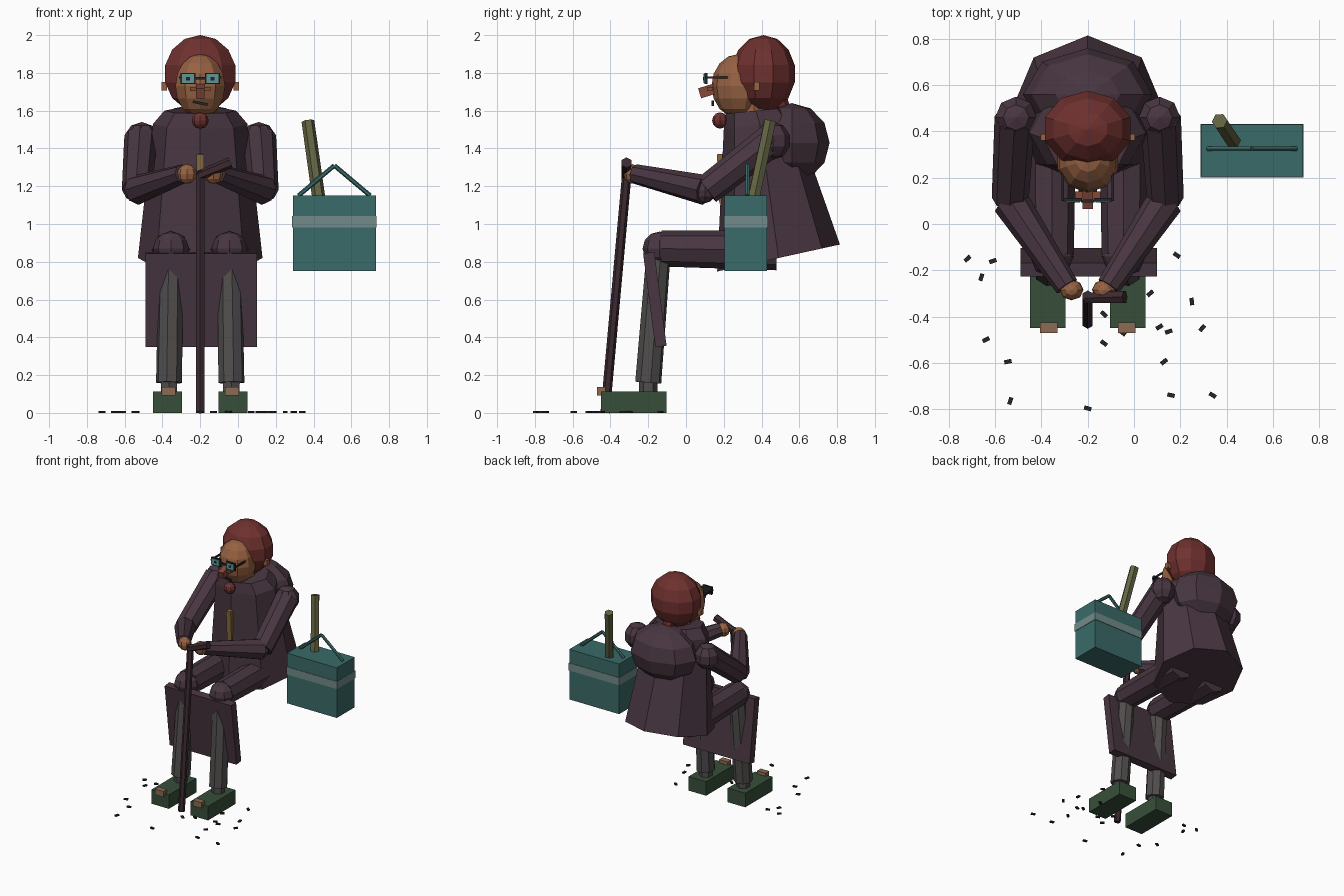
import bpy, bmesh, math, random
from mathutils import Vector, Matrix, Euler

if "Cube" in bpy.data.objects:
    bpy.data.objects.remove(bpy.data.objects["Cube"])

random.seed(4)
CX = -0.2  # the figure's own centre line


def material(name, r, g, b):
    m = bpy.data.materials.new(name)
    m.diffuse_color = [(c / 255) ** 2.2 for c in (r, g, b)] + [1]
    m.use_nodes = True
    m.node_tree.nodes["Principled BSDF"].inputs["Base Color"].default_value = m.diffuse_color
    return m


COAT = material("coat_cloth", 74, 57, 67)
HAIR = material("hair", 110, 52, 50)
SKIN = material("skin", 150, 98, 68)
NOSE = material("ruddy_skin", 132, 74, 58)
WOOD = material("dark_wood", 62, 46, 52)
GREY = material("stocking", 82, 78, 78)
GREEN = material("shoe_green", 58, 80, 60)
TAN = material("tan", 138, 108, 84)
TEAL = material("teal", 60, 106, 104)
BAND = material("pale_band", 112, 138, 136)
LENS = material("lens", 92, 150, 150)
DARK = material("black", 40, 40, 46)
OLIVE = material("olive", 100, 100, 68)
GOLD = material("gold", 130, 105, 62)


def finish(name, bm, mat):
    bmesh.ops.recalc_face_normals(bm, faces=bm.faces)
    me = bpy.data.meshes.new(name)
    bm.to_mesh(me)
    bm.free()
    me.materials.append(mat)
    ob = bpy.data.objects.new(name, me)
    bpy.context.collection.objects.link(ob)
    return ob


def box(name, loc, size, mat, rot=(0, 0, 0)):
    bm = bmesh.new()
    m = Matrix.LocRotScale(Vector(loc), Euler(rot), Vector(size))
    bmesh.ops.create_cube(bm, size=1, matrix=m)
    return finish(name, bm, mat)


def ball(name, loc, radii, mat, seg=8, rings=6, turn=0):
    bm = bmesh.new()
    m = Matrix.LocRotScale(Vector(loc), None, Vector(radii)) @ Matrix.Rotation(turn, 4, 'Z')
    bmesh.ops.create_uvsphere(bm, u_segments=seg, v_segments=rings, radius=1, matrix=m)
    return finish(name, bm, mat)


def rod(name, a, b, ra, rb, mat, sides=8):
    a, b = Vector(a), Vector(b)
    d = b - a
    bm = bmesh.new()
    m = Matrix.Translation((a + b) / 2) @ d.to_track_quat('Z', 'Y').to_matrix().to_4x4()
    bmesh.ops.create_cone(bm, cap_ends=True, segments=sides, radius1=ra, radius2=rb,
                          depth=d.length, matrix=m)
    return finish(name, bm, mat)


def loft(name, rings, mat, sides=8):
    # each ring: centre y, centre z, x radius, y radius, slope of z along y
    bm = bmesh.new()
    loops = []
    for cy, cz, rx, ry, slope in rings:
        angles = [2 * math.pi * i / sides for i in range(sides)]
        loops.append([bm.verts.new((CX + rx * math.cos(t), cy + ry * math.sin(t),
                                    cz + slope * ry * math.sin(t))) for t in angles])
    for lo, hi in zip(loops, loops[1:]):
        for i in range(sides):
            j = (i + 1) % sides
            bm.faces.new((lo[i], lo[j], hi[j], hi[i]))
    bm.faces.new(loops[0])
    bm.faces.new(loops[-1])
    return finish(name, bm, mat)


# Coat body and hunched back
loft("coat_body", [(0.49, 0.82, 0.33, 0.325, 0.22), (0.39, 1.53, 0.25, 0.19, 0.15),
                   (0.37, 1.6, 0.19, 0.16, 0.1)], COAT)
ball("hunched_back", (CX, 0.56, 1.43), (0.28, 0.2, 0.21), COAT, 8, 6)
rod("neck", (CX, 0.36, 1.55), (CX, 0.36, 1.68), 0.09, 0.09, SKIN)
box("chest_strap", (CX, 0.185, 1.24), (0.04, 0.03, 0.26), GOLD, (0.05, 0, 0))

# Head
ball("hair", (CX, 0.41, 1.795), (0.2, 0.17, 0.205), HAIR, 10, 7)
rod("hair_tail", (CX, 0.47, 1.7), (CX, 0.53, 1.59), 0.055, 0.03, HAIR, 6)
ball("face", (CX, 0.28, 1.73), (0.138, 0.145, 0.17), SKIN, 10, 8)
ball("chin_beard", (CX, 0.18, 1.548), (0.045, 0.042, 0.043), HAIR, 8, 6)
box("nose", (CX, 0.115, 1.705), (0.045, 0.09, 0.055), NOSE, (0.3, 0, 0))
box("nose_wings", (CX, 0.125, 1.715), (0.11, 0.03, 0.02), NOSE)
box("mouth", (CX, 0.142, 1.64), (0.08, 0.015, 0.014), DARK, (0, 0.2, 0))

# Glasses and ears
box("glasses_bridge", (CX, 0.1, 1.772), (0.06, 0.012, 0.014), DARK)
for side, s in (("left", -1), ("right", 1)):
    x = CX + s * 0.065
    box(f"{side}_glasses_frame", (x, 0.105, 1.77), (0.08, 0.016, 0.06), DARK)
    box(f"{side}_glasses_lens", (x, 0.101, 1.77), (0.064, 0.018, 0.046), LENS)
    box(f"{side}_pupil", (x, 0.097, 1.77), (0.02, 0.014, 0.018), DARK)
    box(f"{side}_glasses_arm", (CX + s * 0.108, 0.185, 1.775), (0.01, 0.17, 0.012), DARK)
    box(f"{side}_ear", (CX + s * 0.19, 0.375, 1.73), (0.03, 0.03, 0.045), SKIN)

# Arms, legs and shoes
for side, s in (("left", -1), ("right", 1)):
    def p(dx, y, z):
        return (CX + s * dx, y, z)

    ball(f"{side}_shoulder", p(0.31, 0.46, 1.44), (0.095, 0.095, 0.1), COAT, 8, 5)
    rod(f"{side}_upper_arm", p(0.315, 0.46, 1.45), p(0.335, 0.11, 1.18), 0.088, 0.08, COAT)
    ball(f"{side}_elbow", p(0.335, 0.1, 1.18), (0.06, 0.06, 0.07), COAT, 8, 6)
    rod(f"{side}_forearm", p(0.335, 0.1, 1.18), p(0.09, -0.27, 1.265), 0.08, 0.052, COAT)
    ball(f"{side}_hand", p(0.07, -0.285, 1.265), (0.052, 0.045, 0.052), SKIN, 8, 6)
    rod(f"{side}_thigh", p(0.155, 0.48, 0.86), p(0.155, -0.13, 0.87), 0.105, 0.095, COAT)
    ball(f"{side}_knee", p(0.155, -0.14, 0.87), (0.095, 0.09, 0.09), COAT, 8, 6)
    rod(f"{side}_shin", p(0.165, -0.2, 0.16), p(0.155, -0.145, 0.85), 0.07, 0.065, GREY)
    rod(f"{side}_ankle", p(0.165, -0.2, 0.1), p(0.165, -0.2, 0.17), 0.05, 0.05, GREY, 6)
    box(f"{side}_shoe", p(0.173, -0.277, 0.056), (0.155, 0.345, 0.112), GREEN)
    box(f"{side}_toe", p(0.168, -0.448, 0.115), (0.075, 0.045, 0.045), TAN)

# Hanging front of the coat
box("coat_skirt", (CX + 0.005, -0.165, 0.6), (0.59, 0.06, 0.5), COAT, (0.13, 0, 0))

# Walking cane
rod("cane_shaft", (CX, -0.428, 0.0), (CX, -0.312, 1.28), 0.025, 0.025, WOOD, 6)
rod("cane_handle", (CX - 0.01, -0.32, 1.255), (-0.04, -0.315, 1.325), 0.026, 0.03, WOOD, 6)

# Carried basket with band, handle and a stick poking out
box("basket", (0.51, 0.317, 0.95), (0.44, 0.225, 0.4), TEAL)
box("basket_band", (0.51, 0.317, 1.012), (0.447, 0.232, 0.06), BAND)
for side, s in (("left", -1), ("right", 1)):
    rod(f"{side}_basket_handle", (0.51 + s * 0.19, 0.325, 1.15), (0.51, 0.325, 1.31),
        0.012, 0.012, TEAL, 6)
rod("basket_stick", (0.44, 0.34, 1.05), (0.37, 0.445, 1.545), 0.035, 0.034, OLIVE, 6)

# Scattered crumbs on the ground
crumbs = [(-0.72, -0.15), (-0.61, -0.16), (-0.66, -0.23), (-0.64, -0.5), (-0.545, -0.595),
          (-0.535, -0.765), (-0.2, -0.797), (-0.13, -0.515), (-0.13, -0.39), (0.07, -0.3),
          (0.25, -0.335), (0.295, -0.45), (0.11, -0.445), (0.15, -0.465), (0.13, -0.595),
          (0.16, -0.74), (0.34, -0.74), (0.185, -0.135), (-0.05, -0.47)]
for i, (x, y) in enumerate(crumbs):
    box(f"crumb_{i + 1}", (x, y, 0.005), (0.032, 0.018, 0.01), DARK,
        (0, 0, random.uniform(0, math.pi)))
